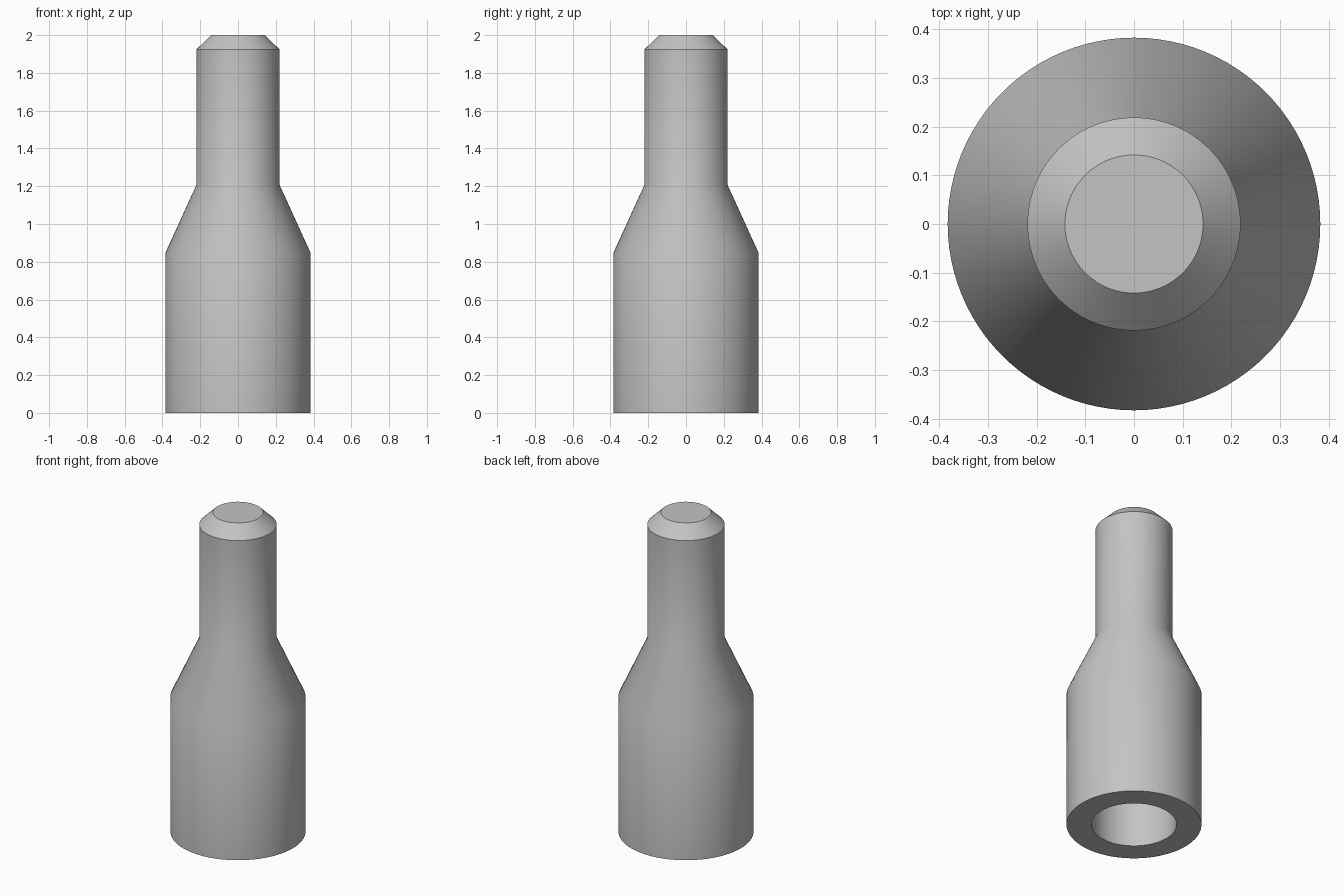
import bpy
import bmesh
import math

if "Cube" in bpy.data.objects:
    bpy.data.objects.remove(bpy.data.objects["Cube"], do_unlink=True)

# Plain grey finish
grey = bpy.data.materials.new("plain grey")
grey.use_nodes = True
colour = (0.55, 0.55, 0.55, 1)
grey.diffuse_color = colour
grey.node_tree.nodes["Principled BSDF"].inputs["Base Color"].default_value = colour


def lathe(name, profile, segments):
    """Spin a closed (radius, height) profile around z."""
    bm = bmesh.new()
    points = [bm.verts.new((r, 0, z)) for r, z in profile]
    edges = [bm.edges.new(pair) for pair in zip(points, points[1:])]
    bmesh.ops.spin(bm, geom=points + edges, axis=(0, 0, 1), cent=(0, 0, 0),
                   angle=math.tau, steps=segments, use_merge=True)
    bmesh.ops.remove_doubles(bm, verts=bm.verts, dist=0.0001)
    bmesh.ops.recalc_face_normals(bm, faces=bm.faces)
    mesh = bpy.data.meshes.new(name)
    bm.to_mesh(mesh)
    bm.free()
    obj = bpy.data.objects.new(name, mesh)
    bpy.context.collection.objects.link(obj)
    return obj


# Blind bore, rim, wide body, shoulder, neck, chamfer and flat top
profile = [(0, 0.85), (0.241, 0.85), (0.241, 0),
           (0.383, 0), (0.383, 0.85), (0.219, 1.21),
           (0.219, 1.925), (0.142, 2), (0, 2)]
body = lathe("stepped_sleeve", profile, 96)
body.data.materials.append(grey)

# Smooth the round walls, keep the rims crisp
bpy.ops.object.select_all(action="DESELECT")
body.select_set(True)
bpy.context.view_layer.objects.active = body
bpy.ops.object.shade_smooth_by_angle(angle=math.radians(30))
